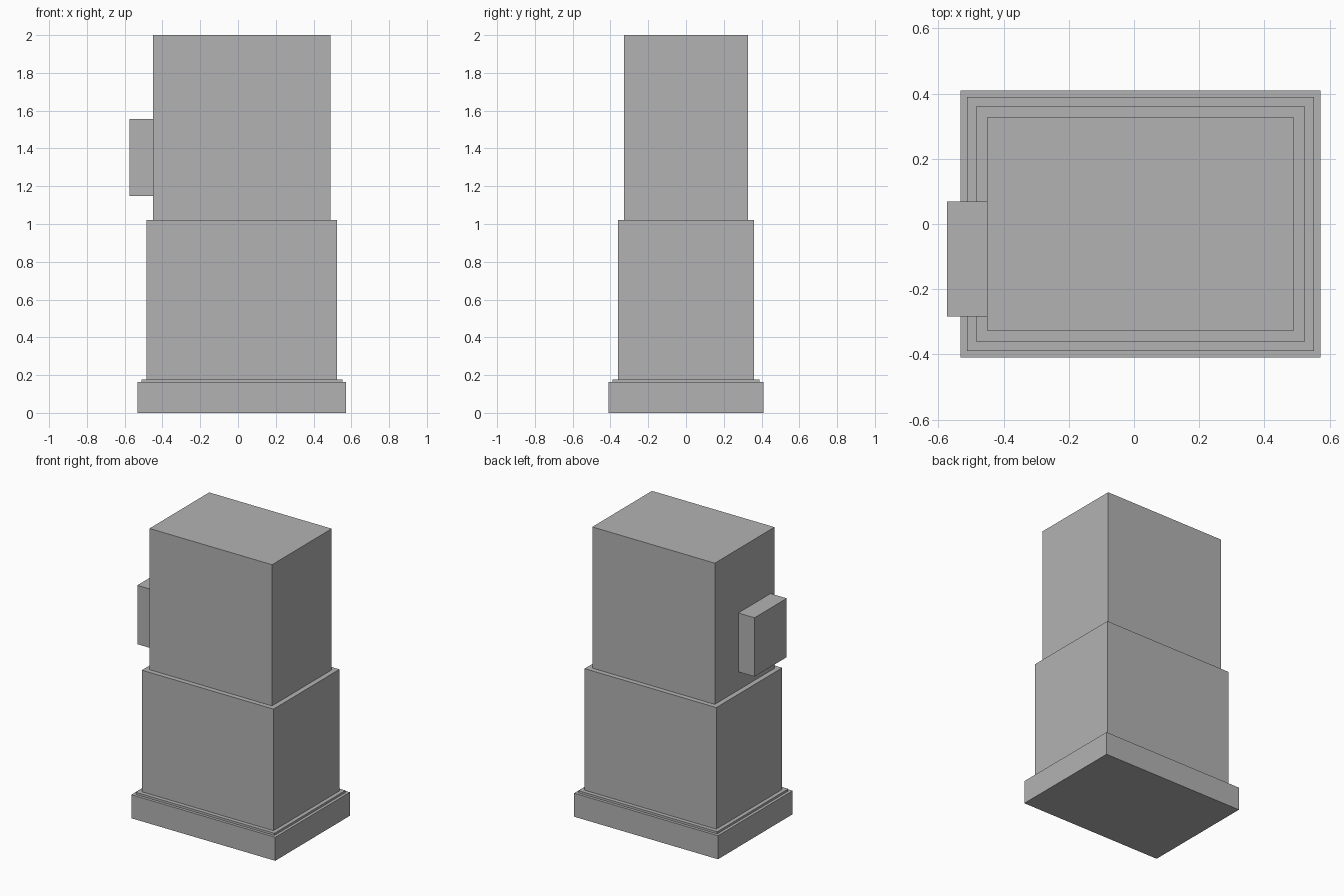
import bpy
import bmesh
from mathutils import Vector

if "Cube" in bpy.data.objects:
    bpy.data.objects.remove(bpy.data.objects["Cube"])

stone = bpy.data.materials.new("plain grey")
stone.diffuse_color = (0.45, 0.45, 0.45, 1.0)
stone.use_nodes = True
stone.node_tree.nodes["Principled BSDF"].inputs["Base Color"].default_value = stone.diffuse_color


def box(name, x, y, z):
    """Flat-faced box from (min, max) ranges on each axis."""
    lo, hi = Vector((x[0], y[0], z[0])), Vector((x[1], y[1], z[1]))
    bm = bmesh.new()
    bmesh.ops.create_cube(bm, size=1.0)
    bmesh.ops.scale(bm, vec=hi - lo, verts=bm.verts)
    bmesh.ops.translate(bm, vec=(lo + hi) / 2, verts=bm.verts)
    mesh = bpy.data.meshes.new(name)
    bm.to_mesh(mesh)
    bm.free()
    mesh.materials.append(stone)
    obj = bpy.data.objects.new(name, mesh)
    bpy.context.collection.objects.link(obj)
    return obj


# Stacked tiers sharing one centre: name, half width, half depth, bottom, top
CENTRE_X = 0.02
tiers = [
    ("base_plinth", 0.552, 0.409, 0.0, 0.163),
    ("base_step", 0.532, 0.389, 0.163, 0.178),
    ("lower_block", 0.505, 0.361, 0.178, 1.021),
    ("upper_block", 0.47, 0.327, 1.021, 2.0),
]
for name, w, d, bottom, top in tiers:
    box(name, (CENTRE_X - w, CENTRE_X + w), (-d, d), (bottom, top))

# Box mounted on the left side of the upper block
box("side_box", (-0.574, CENTRE_X - 0.47), (-0.284, 0.069), (1.148, 1.556))
